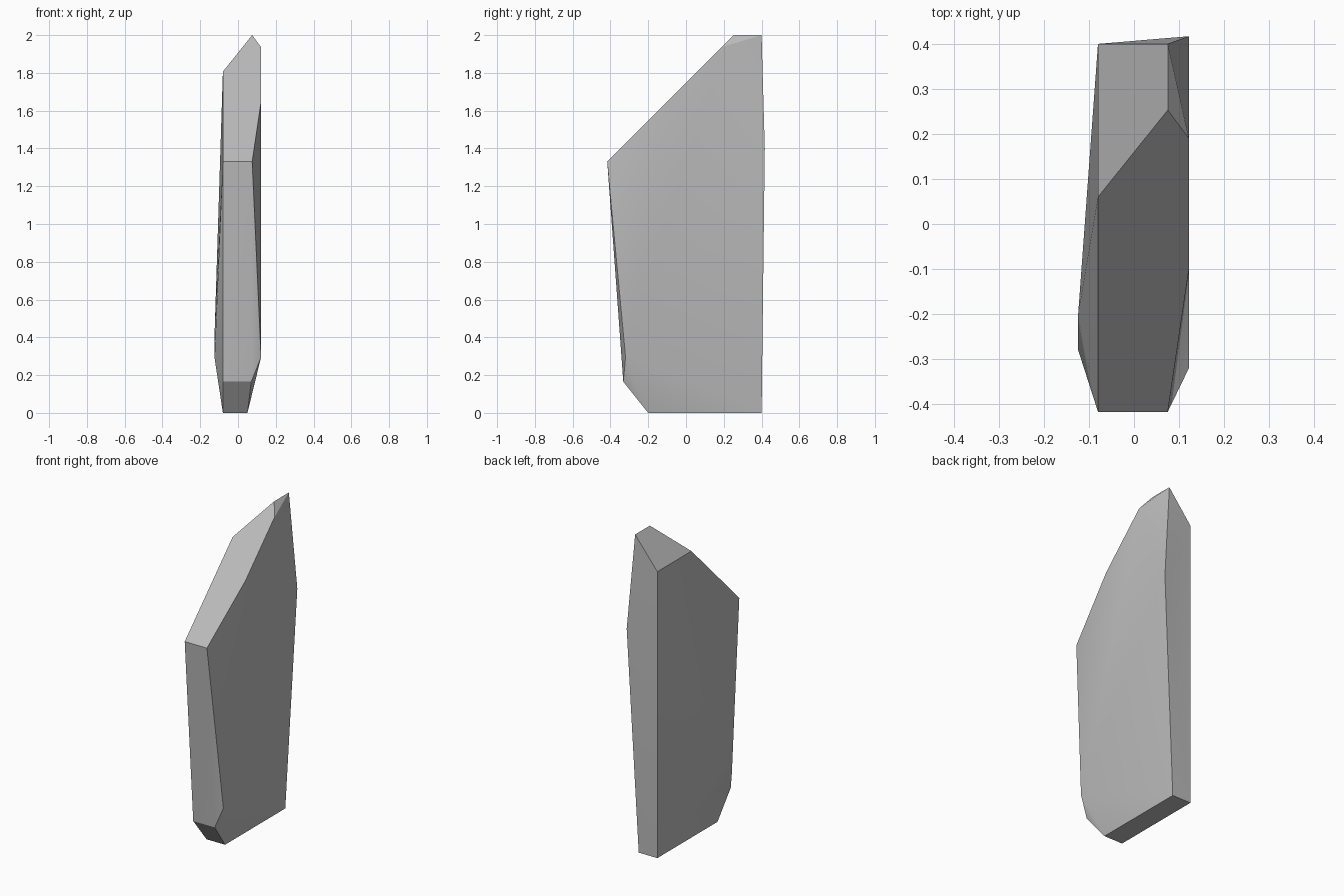
import bpy
import bmesh
import math

cube = bpy.data.objects.get("Cube")
if cube:
    bpy.data.objects.remove(cube, do_unlink=True)

stone = bpy.data.materials.new("stone_grey")
stone.use_nodes = True
grey = (0.5, 0.5, 0.5, 1.0)
stone.diffuse_color = grey
stone.node_tree.nodes["Principled BSDF"].inputs["Base Color"].default_value = grey

L, R, R_IN = -0.08, 0.122, 0.075   # main x planes of the slab
BACK = 0.4


def on_slope(x, y):
    """Corner lying on the 45 degree sloped top."""
    return (x, y, y + 1.747)


corners = [
    # sloped top
    on_slope(L, -0.417), on_slope(R_IN, -0.417), on_slope(R, -0.1),
    on_slope(R, 0.19), on_slope(R_IN, 0.253), on_slope(L, 0.06),
    # back of the peak and the back bulge
    (R_IN, BACK, 2.0), (L, BACK, 1.807), (R, 0.417, 1.4),
    # lower front and side bulges
    (R, -0.32, 0.295), (0.07, -0.332, 0.165), (L, -0.332, 0.165),
    (-0.124, -0.28, 0.29), (-0.124, -0.2, 0.42),
    # base
    (0.05, -0.2, 0), (L, -0.2, 0), (0.05, BACK, 0), (L, BACK, 0),
]

# Faceted slab wrapped around the corners
bm = bmesh.new()
for c in corners:
    bm.verts.new(c)
bmesh.ops.convex_hull(bm, input=bm.verts)
bmesh.ops.dissolve_limit(bm, angle_limit=math.radians(0.5),
                         verts=bm.verts, edges=bm.edges)
bmesh.ops.recalc_face_normals(bm, faces=bm.faces)
mesh = bpy.data.meshes.new("standing_stone")
bm.to_mesh(mesh)
bm.free()
mesh.materials.append(stone)
slab = bpy.data.objects.new("standing_stone", mesh)
bpy.context.collection.objects.link(slab)

# Soft shading on the broad sides, crisp chamfers
bpy.ops.object.select_all(action="DESELECT")
slab.select_set(True)
bpy.context.view_layer.objects.active = slab
bpy.ops.object.shade_smooth_by_angle(angle=math.radians(30))
